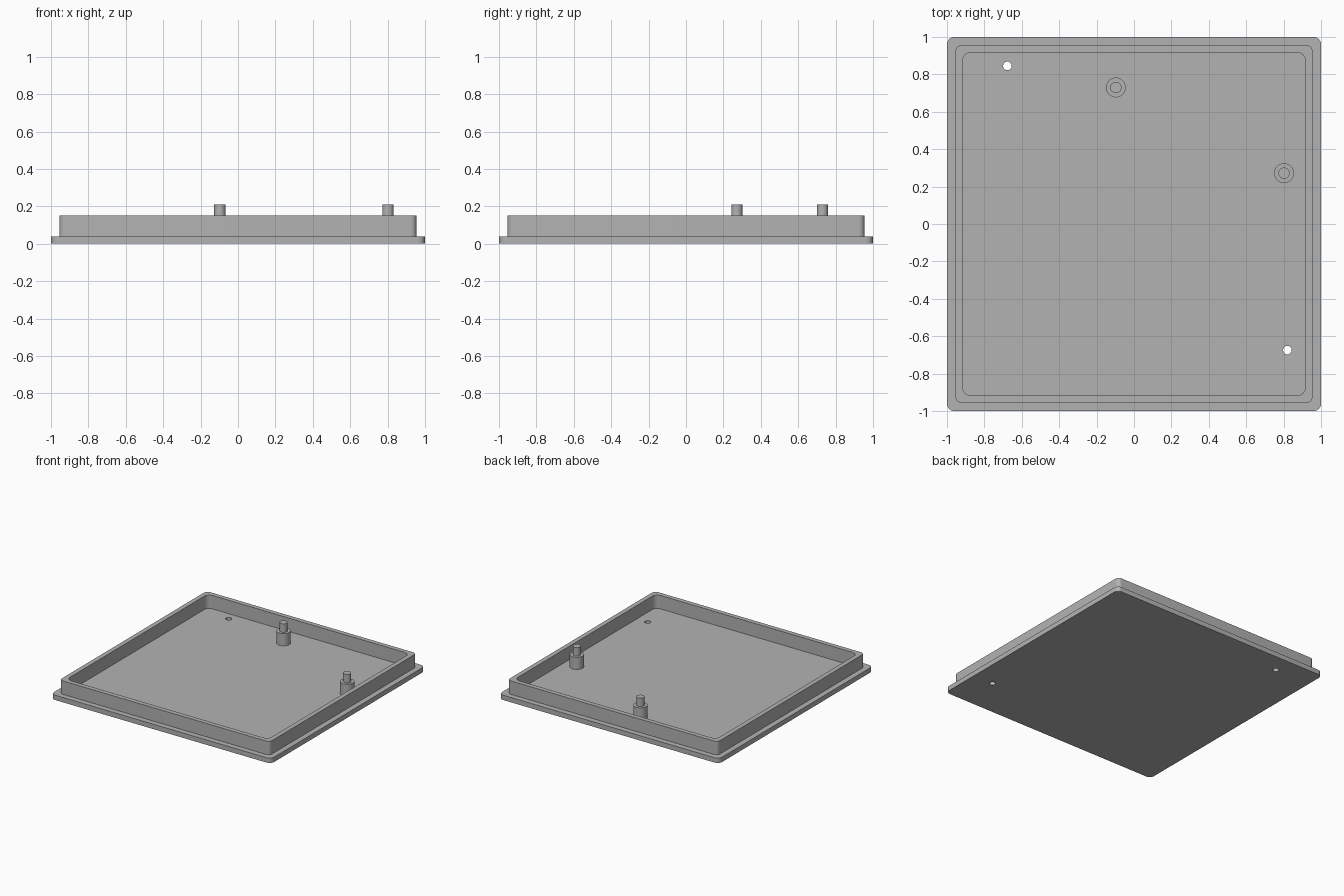
import bpy
import bmesh
from math import cos, sin, pi, radians

cube = bpy.data.objects.get("Cube")
if cube:
    bpy.data.objects.remove(cube, do_unlink=True)

grey = bpy.data.materials.new("light grey plastic")
grey.use_nodes = True
colour = (0.45, 0.45, 0.45, 1)
grey.diffuse_color = colour
grey.node_tree.nodes["Principled BSDF"].inputs["Base Color"].default_value = colour


def circle(x, y, r, n=32):
    return [(x + r * cos(2 * pi * i / n), y + r * sin(2 * pi * i / n)) for i in range(n)]


def rounded_square(half, r, n=8):
    c = half - r
    pts = []
    for k, (sx, sy) in enumerate([(1, 1), (-1, 1), (-1, -1), (1, -1)]):
        for i in range(n + 1):
            a = (k + i / n) * pi / 2
            pts.append((sx * c + r * cos(a), sy * c + r * sin(a)))
    return pts


def extrude_outline(name, loops, z0, z1):
    """Solid between two heights; loops after the first become openings."""
    curve = bpy.data.curves.new(name + "_outline", "CURVE")
    curve.dimensions = "2D"
    curve.fill_mode = "BOTH"
    curve.extrude = (z1 - z0) / 2
    for loop in loops:
        spline = curve.splines.new("POLY")
        spline.points.add(len(loop) - 1)
        for p, (x, y) in zip(spline.points, loop):
            p.co = (x, y, 0, 1)
        spline.use_cyclic_u = True
    helper = bpy.data.objects.new(name + "_outline", curve)
    bpy.context.collection.objects.link(helper)
    mesh = bpy.data.meshes.new_from_object(helper)
    bpy.data.objects.remove(helper)
    bpy.data.curves.remove(curve)

    # Weld caps to walls and sit the part at its height
    bm = bmesh.new()
    bm.from_mesh(mesh)
    bmesh.ops.remove_doubles(bm, verts=bm.verts, dist=0.0001)
    bmesh.ops.translate(bm, verts=bm.verts, vec=(0, 0, (z0 + z1) / 2))
    bmesh.ops.recalc_face_normals(bm, faces=bm.faces)
    bm.to_mesh(mesh)
    bm.free()
    mesh.name = name
    mesh.materials.clear()
    mesh.materials.append(grey)

    obj = bpy.data.objects.new(name, mesh)
    bpy.context.collection.objects.link(obj)
    bpy.ops.object.select_all(action="DESELECT")
    obj.select_set(True)
    bpy.context.view_layer.objects.active = obj
    bpy.ops.object.shade_smooth_by_angle(angle=radians(30))
    return obj


floor_z, rim_z, boss_z, pin_z = 0.04, 0.15, 0.14, 0.21

# Base plate with two through holes
holes = [circle(-0.677, 0.845, 0.023), circle(0.82, -0.674, 0.023)]
extrude_outline("base_plate", [rounded_square(1, 0.04)] + holes, 0, floor_z)

# Raised rim set in from the plate edge
extrude_outline("rim", [rounded_square(0.955, 0.033), rounded_square(0.917, 0.045)],
                floor_z, rim_z)

# Stepped locating posts: a wide boss carrying a thin pin
for side, x, y in [("back", -0.097, 0.73), ("left", 0.802, 0.272)]:
    extrude_outline(side + "_post_boss", [circle(x, y, 0.053)], floor_z, boss_z)
    extrude_outline(side + "_post_pin", [circle(x, y, 0.03)], boss_z, pin_z)
